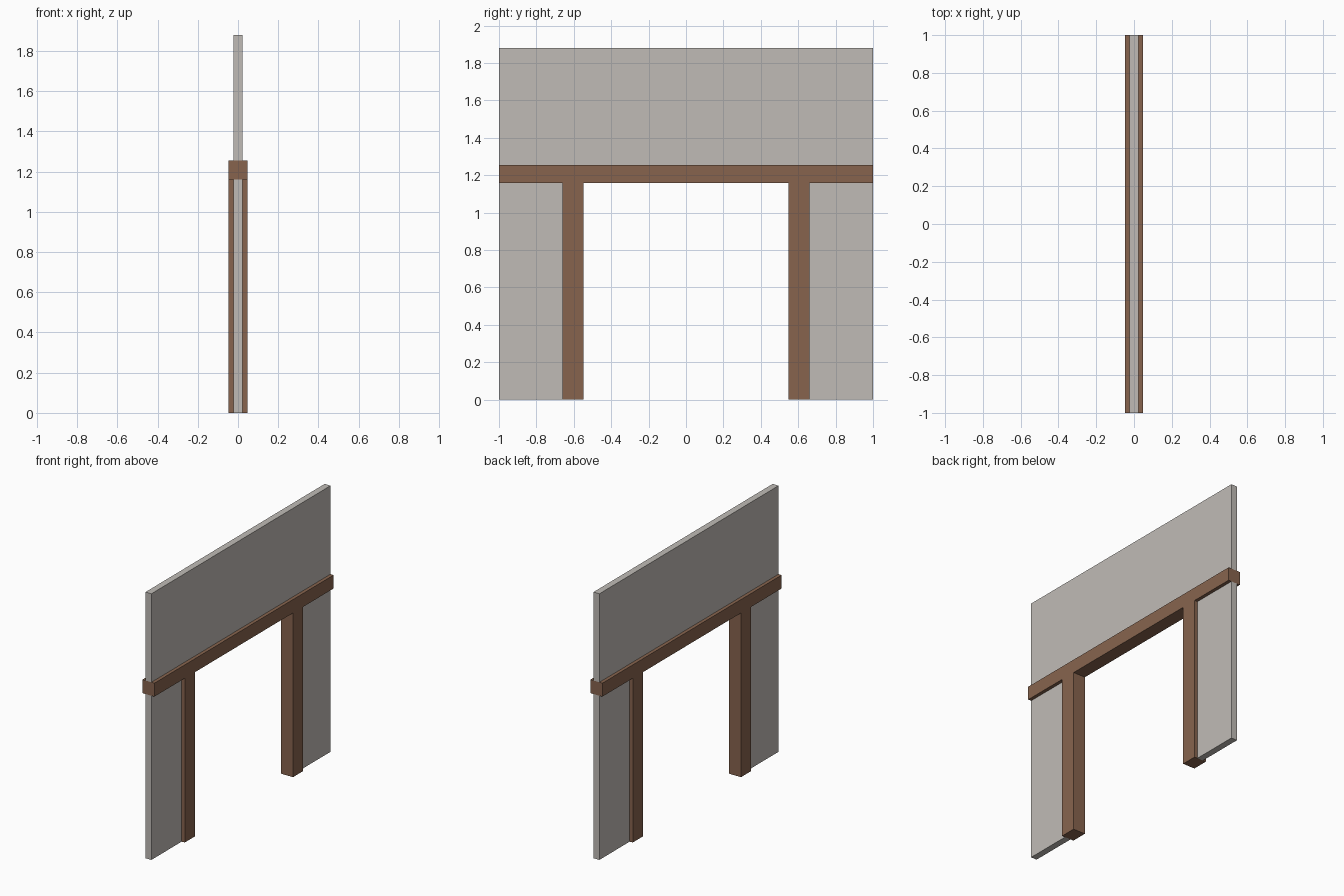
import bpy

if "Cube" in bpy.data.objects:
    bpy.data.objects.remove(bpy.data.objects["Cube"])


def material(name, rgb):
    m = bpy.data.materials.new(name)
    m.diffuse_color = (*rgb, 1.0)
    m.use_nodes = True
    m.node_tree.nodes["Principled BSDF"].inputs["Base Color"].default_value = m.diffuse_color
    return m


plaster = material("plaster_grey", (0.53, 0.50, 0.47))
wood = material("brown_wood", (0.242, 0.127, 0.076))


def box(name, half_x, y0, y1, z0, z1, mat):
    bpy.ops.mesh.primitive_cube_add(size=1, location=(0, (y0 + y1) / 2, (z0 + z1) / 2))
    ob = bpy.context.object
    ob.name = name
    ob.scale = (2 * half_x, y1 - y0, z1 - z0)
    bpy.ops.object.transform_apply(location=False, rotation=False, scale=True)
    ob.data.materials.append(mat)
    return ob


WALL, FRAME = 0.023, 0.047           # half thicknesses
BEAM_LOW, BEAM_TOP, TOP = 1.16, 1.255, 1.88
INNER, OUTER = 0.547, 0.661          # door post extents

# Upper wall and lintel beam
box("upper_wall", WALL, -1, 1, BEAM_TOP, TOP, plaster)
box("lintel_beam", FRAME, -1, 1, BEAM_LOW, BEAM_TOP, wood)

# Door posts and side walls, one pair on each side of the opening
for side, s in (("near", -1), ("far", 1)):
    box(side + "_door_post", FRAME, *sorted((s * INNER, s * OUTER)), 0, BEAM_LOW, wood)
    box(side + "_side_wall", WALL, *sorted((s * OUTER, s * 1.0)), 0, BEAM_LOW, plaster)
